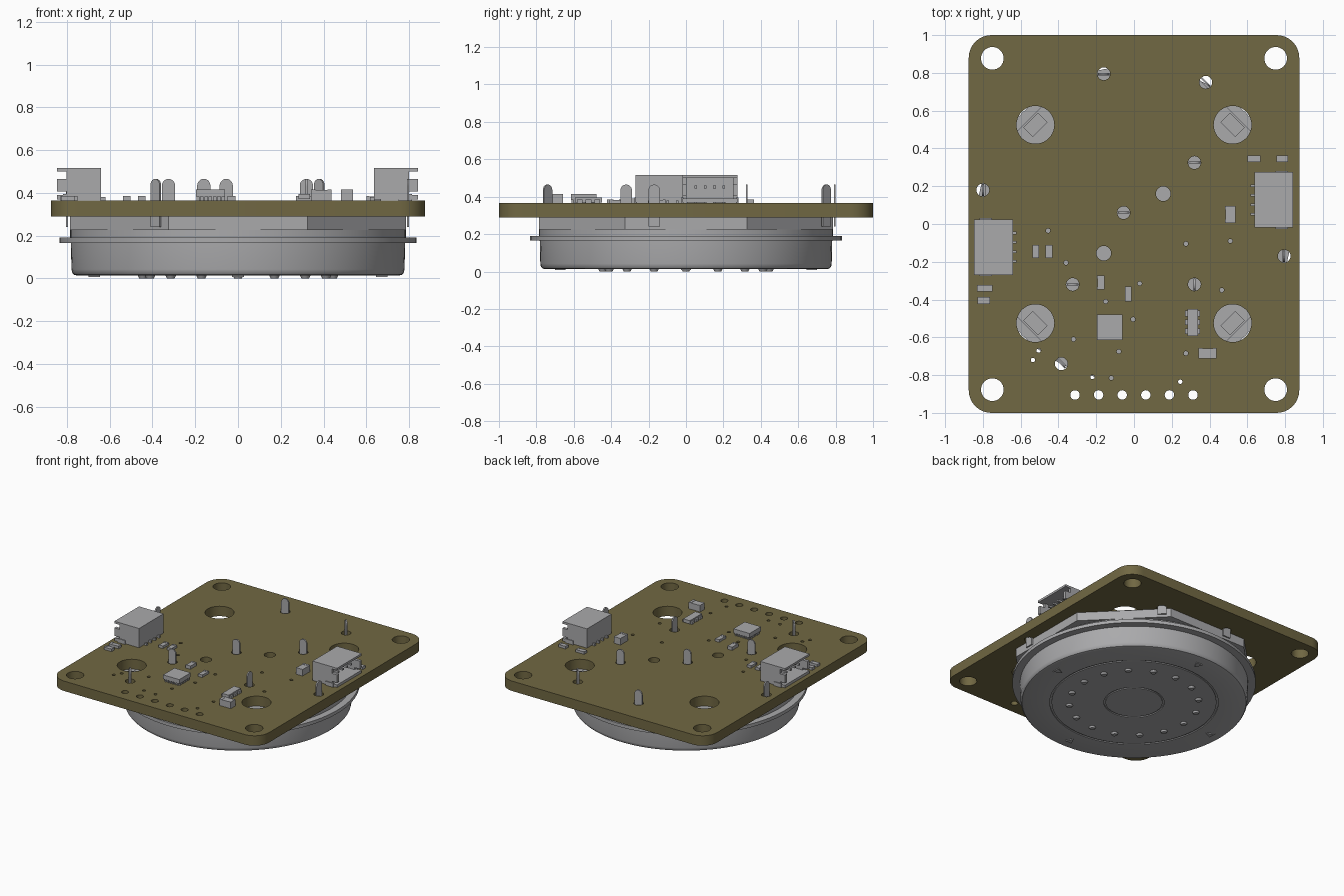
import bpy, bmesh
from math import sin, cos, pi, radians
from mathutils import Matrix, Vector

if "Cube" in bpy.data.objects:
    bpy.data.objects.remove(bpy.data.objects["Cube"], do_unlink=True)


def material(name, rgb):
    m = bpy.data.materials.new(name)
    m.use_nodes = True
    m.diffuse_color = (*rgb, 1)
    m.node_tree.nodes["Principled BSDF"].inputs["Base Color"].default_value = (*rgb, 1)
    return m


OLIVE = material("olive board", (0.165, 0.138, 0.056))
GREY = material("light grey", (0.40, 0.40, 0.41))
BOTTOM, TOP = 0.29, 0.365  # board faces


def finish(bm, name, mat=GREY, smooth=False):
    bmesh.ops.recalc_face_normals(bm, faces=bm.faces)
    mesh = bpy.data.meshes.new(name)
    bm.to_mesh(mesh)
    bm.free()
    mesh.materials.append(mat)
    ob = bpy.data.objects.new(name, mesh)
    bpy.context.collection.objects.link(ob)
    if smooth:
        bpy.ops.object.select_all(action='DESELECT')
        ob.select_set(True)
        bpy.context.view_layer.objects.active = ob
        bpy.ops.object.shade_smooth_by_angle(angle=radians(30))
    return ob


def add_box(bm, x0, x1, y0, y1, z0, z1, frame=Matrix()):
    size = Matrix.Diagonal((x1 - x0, y1 - y0, z1 - z0, 1))
    place = Matrix.Translation(((x0 + x1) / 2, (y0 + y1) / 2, (z0 + z1) / 2))
    bmesh.ops.create_cube(bm, size=1, matrix=frame @ place @ size)


def add_prism(bm, points, z0, z1, frame=Matrix()):
    face = bm.faces.new([bm.verts.new(frame @ Vector((x, y, z0))) for x, y in points])
    up = frame.to_3x3() @ Vector((0, 0, z1 - z0))
    new = bmesh.ops.extrude_face_region(bm, geom=[face], use_keep_orig=True)["geom"]
    bmesh.ops.translate(bm, verts=[v for v in new if isinstance(v, bmesh.types.BMVert)], vec=up)


def ring(x, y, r, n, start=0.0):
    return [(x + r * cos(start + 2 * pi * i / n), y + r * sin(start + 2 * pi * i / n)) for i in range(n)]


# Blade pins: x, y and turn in degrees
pins = [(-0.16, 0.795, 0), (0.38, 0.75, -45), (0.32, 0.325, 0), (-0.055, 0.06, 0), (-0.325, -0.32, 0),
        (0.32, -0.32, 90), (-0.385, -0.74, -45), (-0.8, 0.18, 90), (0.795, -0.17, 90)]
vias = [(-0.455, -0.035), (-0.36, -0.205), (0.275, -0.105), (0.51, -0.09), (0.03, -0.315), (0.465, -0.35),
        (-0.15, -0.41), (-0.005, -0.505), (-0.32, -0.61), (-0.505, -0.67), (-0.535, -0.72), (-0.08, -0.675),
        (0.275, -0.685), (-0.22, -0.81), (-0.12, -0.815), (0.245, -0.835)]
corners = [(sx, sy) for sx in (-1, 1) for sy in (-1, 1)]

# Circuit board: rounded outline with all the drilled holes, filled as a flat curve
outline = []
for i, (sx, sy) in enumerate([(1, 1), (-1, 1), (-1, -1), (1, -1)]):
    for k in range(9):
        a = (i + k / 8) * pi / 2
        outline.append((sx * 0.755 + 0.12 * cos(a), sy * 0.88 + 0.12 * sin(a)))
loops = [outline]
loops += [ring(sx * 0.75, sy * 0.877, 0.06, 32) for sx, sy in corners]
loops += [ring(sx * 0.522, sy * 0.525, 0.1, 40) for sx, sy in corners]
loops += [ring(x, y, 0.034, 20) for x, y, _ in pins]
loops += [ring(0.155, 0.16, 0.039, 24), ring(-0.16, -0.155, 0.039, 24)]
loops += [ring(-0.3125 + 0.125 * i, -0.905, 0.025, 20) for i in range(6)]
loops += [ring(x, y, 0.012, 10) for x, y in vias]
curve = bpy.data.curves.new("circuit_board", 'CURVE')
curve.dimensions, curve.fill_mode, curve.extrude = '2D', 'BOTH', (TOP - BOTTOM) / 2
for loop in loops:
    spline = curve.splines.new('POLY')
    spline.points.add(len(loop) - 1)
    for p, (x, y) in zip(spline.points, loop):
        p.co = (x, y, 0, 1)
    spline.use_cyclic_u = True
curve.materials.append(OLIVE)
board = bpy.data.objects.new("circuit_board", curve)
board.location.z = (TOP + BOTTOM) / 2
bpy.context.collection.objects.link(board)
bpy.ops.object.select_all(action='DESELECT')
board.select_set(True)
bpy.context.view_layer.objects.active = board
bpy.ops.object.convert(target='MESH')
bpy.ops.object.shade_smooth_by_angle(angle=radians(40))

# Round housing with rim flange and grooves on the underside
profile = [(0, 0.013), (0.195, 0.013), (0.195, 0.02), (0.207, 0.02), (0.207, 0.013), (0.565, 0.013),
           (0.565, 0.02), (0.578, 0.02), (0.578, 0.013), (0.755, 0.013), (0.768, 0.017), (0.776, 0.027),
           (0.779, 0.042), (0.782, 0.165), (0.835, 0.165), (0.835, 0.19), (0.785, 0.19), (0.785, 0.225), (0, 0.225)]
bm = bmesh.new()
verts = [bm.verts.new((r, 0, z)) for r, z in profile]
edges = [bm.edges.new(pair) for pair in zip(verts, verts[1:])]
bmesh.ops.spin(bm, geom=verts + edges, cent=(0, 0, 0), axis=(0, 0, 1), angle=2 * pi, steps=96)
bmesh.ops.remove_doubles(bm, verts=bm.verts, dist=0.0005)
finish(bm, "round_housing", smooth=True)

# Eight-sided mounting plate under the board
bm = bmesh.new()
add_prism(bm, ring(0, 0, 0.785 / cos(pi / 8), 8, pi / 8), 0.225, BOTTOM - 0.001)
finish(bm, "mounting_plate")

# Underside studs and arrow marks
bm = bmesh.new()
for x, y in ring(0, 0, 0.445, 16):
    bmesh.ops.create_cone(bm, cap_ends=True, segments=16, radius1=0.018, radius2=0.026, depth=0.016,
                          matrix=Matrix.Translation((x, y, 0.008)))
finish(bm, "underside_studs", smooth=True)
bm = bmesh.new()
for i in range(4):
    add_prism(bm, [(0.7, -0.028), (0.7, 0.028), (0.645, 0)], 0.007, 0.015, Matrix.Rotation(i * pi / 2, 4, 'Z'))
finish(bm, "underside_arrows")

# Snap blocks seen inside the large holes
bm = bmesh.new()
for sx, sy in corners:
    frame = Matrix.Translation((sx * 0.522, sy * 0.525, 0)) @ Matrix.Rotation(sx * sy * pi / 4, 4, 'Z')
    add_box(bm, -0.035, 0.035, -0.055, 0.055, 0.28, 0.297, frame)
finish(bm, "snap_blocks")

# Blade pins with rounded tips
blade = [(-0.031, 0.24), (0.031, 0.24)]
blade += [(0.031 * cos(pi * k / 10), 0.434 + 0.031 * sin(pi * k / 10)) for k in range(11)]
bm = bmesh.new()
for x, y, turn in pins:
    frame = Matrix.Translation((x, y, 0)) @ Matrix.Rotation(radians(turn), 4, 'Z') @ Matrix.Rotation(pi / 2, 4, 'X')
    add_prism(bm, blade, -0.005, 0.005, frame)
finish(bm, "blade_pins")

# Side-entry connectors: open shell, contacts, leads and solder tabs
for name, x, y, turn in (("left_connector", 0.74, 0.1275, 0), ("right_connector", -0.743, -0.1225, pi)):
    frame = Matrix.Translation((x, y, TOP)) @ Matrix.Rotation(turn, 4, 'Z')
    bm = bmesh.new()
    add_box(bm, -0.103, 0.103, -0.147, 0.147, 0.004, 0.024, frame)
    add_box(bm, -0.103, 0.103, -0.147, 0.147, 0.134, 0.15, frame)
    add_box(bm, -0.103, -0.06, -0.147, 0.147, 0.024, 0.134, frame)
    for s in (-1, 1):
        a, b = sorted((s * 0.125, s * 0.147))
        add_box(bm, -0.06, 0.06, a, b, 0.024, 0.134, frame)
        add_box(bm, 0.06, 0.103, a, b, 0.04, 0.1, frame)
        c, d = sorted((s * 0.14, s * 0.153))
        add_box(bm, 0.01, 0.075, c, d, 0, 0.03, frame)
    for i in range(4):
        v = -0.075 + 0.05 * i
        add_box(bm, -0.06, 0.07, v - 0.007, v + 0.007, 0.08, 0.094, frame)
        add_box(bm, -0.122, -0.1, v - 0.007, v + 0.007, 0, 0.015, frame)
    finish(bm, name)

# Small two-ended parts: x, y, width, depth, height
small = [(0.635, 0.345, 0.07, 0.035, 0.02), (0.785, 0.345, 0.06, 0.036, 0.02), (0.51, 0.05, 0.055, 0.09, 0.05),
         (-0.52, -0.145, 0.036, 0.07, 0.02), (-0.45, -0.145, 0.036, 0.07, 0.02), (-0.79, -0.34, 0.08, 0.036, 0.02),
         (-0.795, -0.405, 0.065, 0.036, 0.02), (-0.175, -0.31, 0.04, 0.075, 0.025), (-0.03, -0.37, 0.036, 0.08, 0.02),
         (0.39, -0.685, 0.095, 0.055, 0.05)]
bm = bmesh.new()
for x, y, w, d, h in small:
    frame = Matrix.Translation((x, y, TOP))
    if d > w:
        frame, w, d = frame @ Matrix.Rotation(pi / 2, 4, 'Z'), d, w
    add_box(bm, -w * 0.3, w * 0.3, -d * 0.48, d * 0.48, 0, h - 0.002, frame)
    for s in (-1, 1):
        a, b = sorted((s * w * 0.3, s * w / 2))
        add_box(bm, a, b, -d / 2, d / 2, 0, h, frame)
finish(bm, "small_parts")

# Square chip and six-legged chip
bm = bmesh.new()
add_box(bm, -0.197, -0.061, -0.615, -0.479, TOP + 0.018, TOP + 0.05)
add_box(bm, -0.185, -0.073, -0.603, -0.491, TOP, TOP + 0.018)
for i in range(6):
    t = -0.05 + 0.02 * i
    add_box(bm, -0.133 + t, -0.125 + t, -0.613, -0.481, TOP, TOP + 0.018)
    add_box(bm, -0.195, -0.063, -0.551 + t, -0.543 + t, TOP, TOP + 0.018)
finish(bm, "square_chip")
bm = bmesh.new()
add_box(bm, 0.282, 0.338, -0.593, -0.449, TOP + 0.005, TOP + 0.03)
for i in range(3):
    y = -0.568 + 0.047 * i
    add_box(bm, 0.271, 0.349, y - 0.015, y + 0.015, TOP, TOP + 0.02)
finish(bm, "six_legged_chip")
